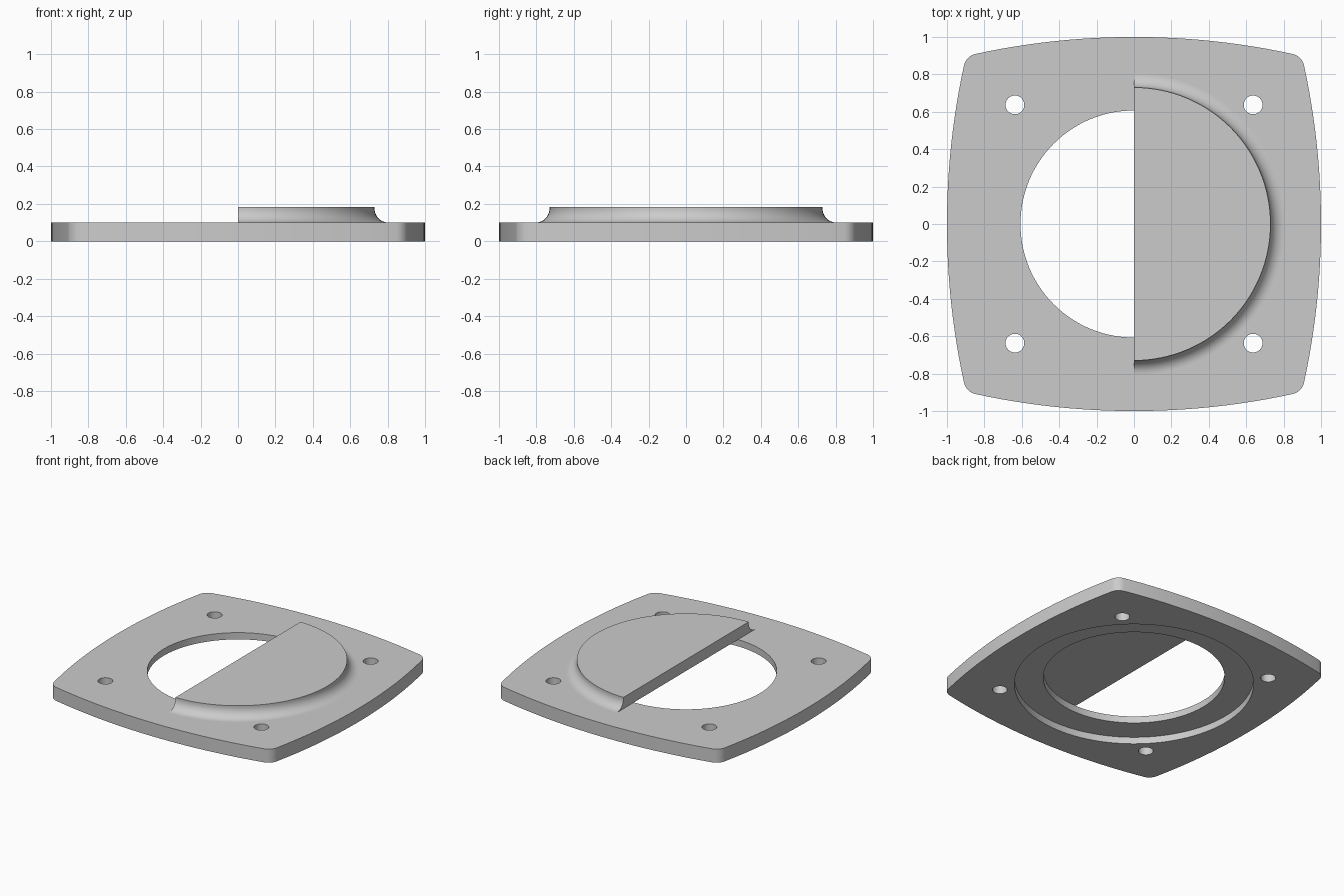
import bpy, bmesh
from math import sin, cos, pi, atan2, sqrt

if "Cube" in bpy.data.objects:
    bpy.data.objects.remove(bpy.data.objects["Cube"], do_unlink=True)

grey = bpy.data.materials.new("plain grey")
grey.use_nodes = True
colour = (0.6, 0.6, 0.6, 1)
grey.diffuse_color = colour
grey.node_tree.nodes["Principled BSDF"].inputs["Base Color"].default_value = colour

THICK, RECESS, TOP = 0.1, 0.05, 0.184


def add_object(name, bm):
    bmesh.ops.recalc_face_normals(bm, faces=bm.faces)
    mesh = bpy.data.meshes.new(name)
    bm.to_mesh(mesh)
    bm.free()
    mesh.materials.append(grey)
    obj = bpy.data.objects.new(name, mesh)
    bpy.context.collection.objects.link(obj)
    return obj


def prism(name, outline, z0, z1):
    bm = bmesh.new()
    face = bm.faces.new([bm.verts.new((x, y, z0)) for x, y in outline])
    grown = bmesh.ops.extrude_face_region(bm, geom=[face])["geom"]
    for v in grown:
        if isinstance(v, bmesh.types.BMVert):
            v.co.z = z1
    return add_object(name, bm)


def circle(r, n, cx=0, cy=0):
    return [(cx + r * cos(2 * pi * i / n), cy + r * sin(2 * pi * i / n)) for i in range(n)]


def smooth(obj):
    bpy.ops.object.select_all(action='DESELECT')
    obj.select_set(True)
    bpy.context.view_layer.objects.active = obj
    bpy.ops.object.shade_smooth_by_angle(angle=pi / 6)


# Bowed square outline: wide side arcs blended by small corner arcs
R, r = 4.0, 0.08
k = R - 1
c = (-k + sqrt(2 * (R - r) ** 2 - k * k)) / 2
lean = atan2(c, c + k)
quarter = []
for i in range(24):
    a = -lean + 2 * lean * i / 24
    quarter.append((R * cos(a) - k, R * sin(a)))
for i in range(12):
    a = lean + (pi / 2 - 2 * lean) * i / 12
    quarter.append((c + r * cos(a), c + r * sin(a)))
outline = []
for turn in range(4):
    outline += quarter
    quarter = [(-y, x) for x, y in quarter]
plate = prism("mounting_plate", outline, 0, THICK)

# Central opening, underside recess and four screw holes
cutters = [prism("opening_cutter", circle(0.607, 128), -0.1, 0.3),
           prism("recess_cutter", circle(0.8, 128), -0.1, RECESS)]
for sx in (-1, 1):
    for sy in (-1, 1):
        cutters.append(prism("screw_hole_cutter", circle(0.05, 40, sx * 0.637, sy * 0.637), -0.1, 0.3))
for cutter in cutters:
    cutter.hide_render = True
    mod = plate.modifiers.new("cut", 'BOOLEAN')
    mod.operation = 'DIFFERENCE'
    mod.solver = 'EXACT'
    mod.object = cutter
bpy.context.view_layer.update()
cut_mesh = bpy.data.meshes.new_from_object(plate.evaluated_get(bpy.context.evaluated_depsgraph_get()))
plate.modifiers.clear()
plate.data = cut_mesh
for cutter in cutters:
    bpy.data.objects.remove(cutter, do_unlink=True)
smooth(plate)

# Half disc with a hollow fillet around its curved rim
rim, fillet = 0.73, 0.075
profile = [(0, THICK)]
for i in range(13):
    a = pi / 2 * i / 12
    profile.append((rim + fillet * (1 - sin(a)), THICK + fillet * (1 - cos(a))))
profile += [(rim, TOP), (0, TOP)]
bm = bmesh.new()
verts = [bm.verts.new((0, -x, z)) for x, z in profile]
edges = [bm.edges.new(pair) for pair in zip(verts, verts[1:])]
bmesh.ops.spin(bm, geom=verts + edges, cent=(0, 0, 0), axis=(0, 0, 1), angle=pi, steps=64)
bmesh.ops.remove_doubles(bm, verts=bm.verts, dist=0.0001)
bmesh.ops.holes_fill(bm, edges=[e for e in bm.edges if e.is_boundary], sides=0)
smooth(add_object("half_disc_cover", bm))
